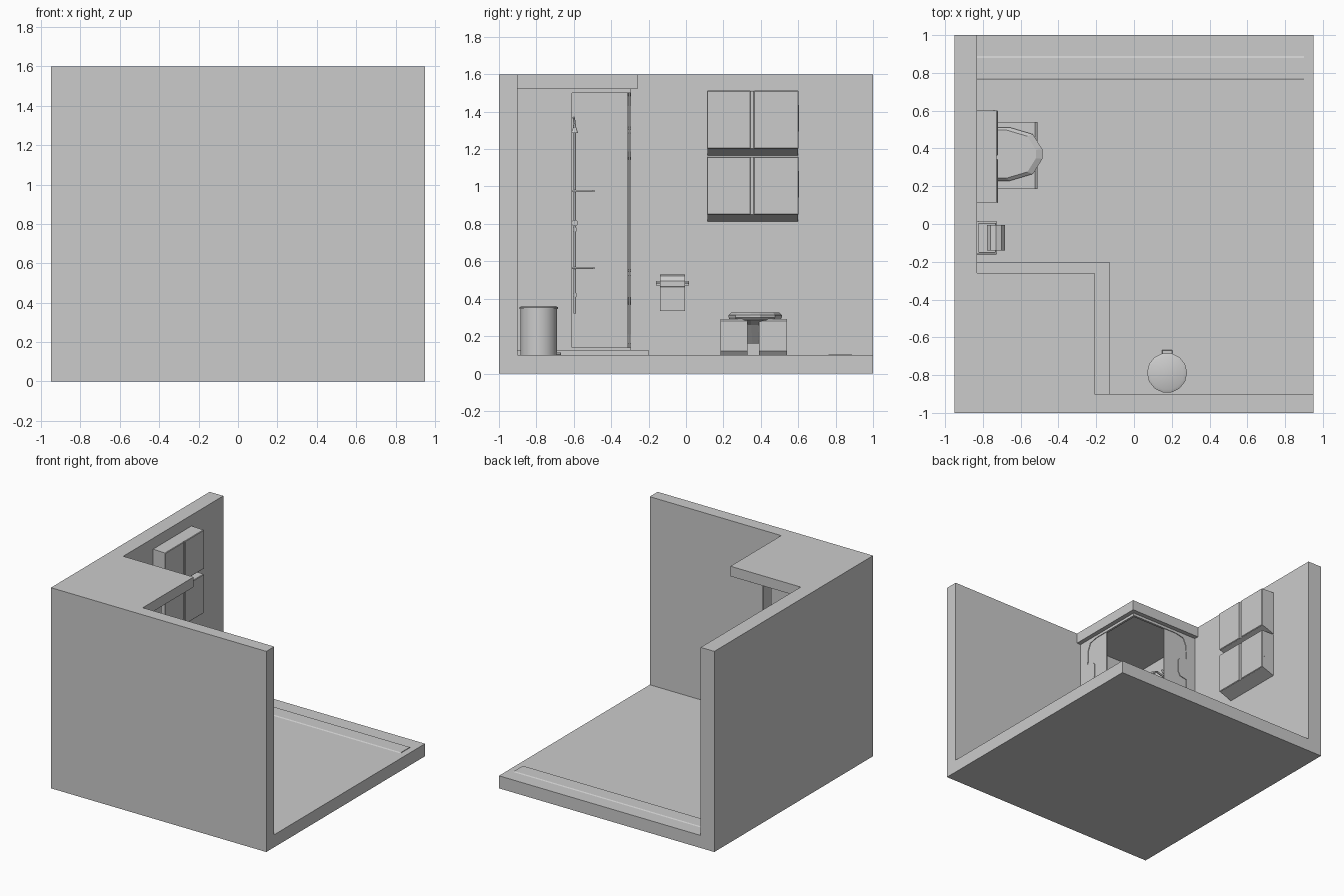
import bpy, bmesh, math
from mathutils import Vector

if "Cube" in bpy.data.objects:
    bpy.data.objects.remove(bpy.data.objects["Cube"])

GREY = None


def prism(name, pts, axis, a, b, bevel=0.0):
    """Extrude a 2D profile along an axis from a to b."""
    def place(p, t):
        return {'x': (t, p[0], p[1]), 'y': (p[0], t, p[1]), 'z': (p[0], p[1], t)}[axis]
    bm = bmesh.new()
    face = bm.faces.new([bm.verts.new(place(p, a)) for p in pts])
    ext = bmesh.ops.extrude_face_region(bm, geom=[face])
    move = Vector(place((0, 0), b - a))
    bmesh.ops.translate(bm, vec=move, verts=[v for v in ext['geom'] if isinstance(v, bmesh.types.BMVert)])
    bmesh.ops.recalc_face_normals(bm, faces=bm.faces)
    me = bpy.data.meshes.new(name)
    bm.to_mesh(me)
    bm.free()
    ob = bpy.data.objects.new(name, me)
    bpy.context.collection.objects.link(ob)
    if bevel:
        m = ob.modifiers.new("bevel", 'BEVEL')
        m.width, m.segments = bevel, 1
    return ob


def box(name, x0, x1, y0, y1, z0, z1, bevel=0.0):
    return prism(name, [(x0, y0), (x1, y0), (x1, y1), (x0, y1)], 'z', z0, z1, bevel)


def ngon(cx, cy, r, n, turn=0.0):
    return [(cx + r * math.cos(turn + 2 * math.pi * i / n),
             cy + r * math.sin(turn + 2 * math.pi * i / n)) for i in range(n)]


def loft(name, rings):
    """Skin a stack of equal-length closed rings and cap both ends."""
    bm = bmesh.new()
    vs = [[bm.verts.new(p) for p in r] for r in rings]
    n = len(vs[0])
    for lo, hi in zip(vs, vs[1:]):
        for i in range(n):
            j = (i + 1) % n
            bm.faces.new((lo[i], lo[j], hi[j], hi[i]))
    bm.faces.new(vs[0])
    bm.faces.new(vs[-1])
    bmesh.ops.recalc_face_normals(bm, faces=bm.faces)
    me = bpy.data.meshes.new(name)
    bm.to_mesh(me)
    bm.free()
    ob = bpy.data.objects.new(name, me)
    bpy.context.collection.objects.link(ob)
    return ob


def tube(name, pts, r):
    cu = bpy.data.curves.new(name, 'CURVE')
    cu.dimensions = '3D'
    cu.bevel_depth, cu.bevel_resolution, cu.use_fill_caps = r, 1, True
    sp = cu.splines.new('POLY')
    sp.points.add(len(pts) - 1)
    for p, co in zip(sp.points, pts):
        p.co = (*co, 1)
    ob = bpy.data.objects.new(name, cu)
    bpy.context.collection.objects.link(ob)
    return ob


def smooth(ob):
    bpy.ops.object.select_all(action='DESELECT')
    ob.select_set(True)
    bpy.context.view_layer.objects.active = ob
    bpy.ops.object.shade_smooth_by_angle(angle=math.radians(35))


# Room shell
WX, WY = -0.83, -0.9
box("floor", WX, 0.95, WY, 1, 0, 0.1)
box("left_wall", -0.95, WX, -1, 1, 0, 1.6)
box("front_wall", WX, 0.95, -1, WY, 0, 1.6)
prism("floor_threshold", [(0.76, 0.099), (0.77, 0.105), (0.88, 0.105), (0.89, 0.099)], 'x', WX, 0.90)

# Shower tray and canopy
box("shower_tray", WX, -0.13, WY, -0.2, 0.1, 0.125)
box("shower_canopy", WX, -0.21, WY, -0.26, 1.52, 1.6)

# Shower screens: contoured wall stile with header and sill, and a half-width pane
CONTOUR = [(0.15, 0.138), (0.1, 0.16), (0.08, 0.21), (0.08, 0.37), (0.135, 0.385), (0.157, 0.406),
           (0.157, 0.524), (0.14, 0.545), (0.08, 0.556), (0.08, 1.144), (0.14, 1.155), (0.157, 1.187),
           (0.157, 1.285), (0.14, 1.305), (0.08, 1.318), (0.085, 1.43), (0.11, 1.485), (0.18, 1.5)]


def screen(name, axis, wall, width, plane):
    frame = [(0.0, 1.52), (0.0, 0.125), (width, 0.125), (width, 0.138)] + CONTOUR + [(width, 1.5), (width, 1.52)]
    prism(name + "_frame", [(wall + u, z) for u, z in frame], axis, plane - 0.017, plane)
    pane = [(0.05, 0.13), (0.29, 0.13), (0.29, 1.51), (0.05, 1.51)]
    prism(name + "_pane", [(wall + u, z) for u, z in pane], axis, plane - 0.013, plane - 0.005)


screen("side_screen", 'x', WY, 0.605, -0.245)
screen("back_screen", 'y', WX, 0.568, -0.295)

# Shower fittings on the left wall
tube("shower_rail", [(-0.795, -0.595, 0.32), (-0.795, -0.595, 1.33), (-0.77, -0.6, 1.37)], 0.007)
prism("shower_mixer", ngon(-0.595, 0.805, 0.018, 10), 'x', WX, -0.775)
for z in (0.42, 0.77, 1.30):
    box("rail_mount", WX, -0.785, -0.605, -0.585, z - 0.01, z + 0.01)
tube("shower_arm", [(-0.8, -0.595, 1.31), (-0.72, -0.595, 1.33), (-0.68, -0.595, 1.31)], 0.008)
loft("shower_head", [[(x, y, 1.285) for x, y in ngon(-0.67, -0.595, 0.018, 10)],
                     [(x, y, 1.315) for x, y in ngon(-0.68, -0.595, 0.01, 10)]])
for z in (0.565, 0.975):
    tube("body_spray_bar", [(-0.79, -0.70, z), (-0.79, -0.49, z)], 0.006)
    for y in (-0.70, -0.495):
        tube("spray_post", [(WX, y, z), (-0.78, y, z)], 0.006)

# Wall cabinets with sloping undersides and two doors each
for z in (0.812, 1.165):
    body = [(WX, z), (-0.728, z + 0.037), (-0.728, z + 0.345), (WX, z + 0.348)]
    prism("cabinet_body", body, 'y', 0.115, 0.6)
    for y0, y1 in ((0.112, 0.345), (0.362, 0.602)):
        box("cabinet_door", -0.73, -0.72, y0, y1, z + 0.036, z + 0.347, 0.004)
    box("side_grip", -0.745, -0.738, 0.6, 0.603, z + 0.13, z + 0.27)

# Wall-hung toilet
RIM = [(WX, 0.51), (-0.66, 0.512), (-0.535, 0.475), (-0.485, 0.395),
       (-0.485, 0.345), (-0.535, 0.265), (-0.66, 0.228), (WX, 0.23)]


def rim(s, z):
    return [(WX + (x - WX) * s, 0.37 + (y - 0.37) * s, z) for x, y in RIM]


loft("toilet_bowl", [rim(0.6, 0.16), rim(0.85, 0.26), rim(0.97, 0.285), rim(0.97, 0.30)])
loft("toilet_seat", [rim(0.97, 0.29), rim(1.0, 0.30), rim(1.0, 0.312), rim(0.9, 0.327)])

# Foot blocks either side of the toilet
FOOT = [(WX, 0.1), (-0.525, 0.1), (-0.51, 0.12), (-0.51, 0.28), (-0.525, 0.292), (WX, 0.292)]
for y0, y1 in ((0.185, 0.33), (0.39, 0.54)):
    prism("foot_block", FOOT, 'y', y0, y1)

# Paper roll and holder
prism("paper_roll", ngon(-0.73, 0.48, 0.05, 10, math.pi / 10), 'y', -0.14, -0.005)
box("paper_sheet", -0.692, -0.684, -0.14, -0.005, 0.335, 0.48)
tube("roll_axle", [(-0.73, -0.16, 0.483), (-0.73, 0.012, 0.483)], 0.006)
for y in (-0.155, 0.008):
    tube("holder_arm", [(WX, y, 0.483), (-0.728, y, 0.483)], 0.006)
box("holder_plate", WX, -0.82, -0.16, 0.015, 0.47, 0.496)

# Pedal bin
profile = [(0.1, 0.1), (0.1, 0.345), (0.106, 0.345), (0.106, 0.354), (0.09, 0.362)]
smooth(loft("pedal_bin", [[(x, y, z) for x, y in ngon(0.175, -0.788, r, 14)] for r, z in profile]))
box("bin_pedal", 0.147, 0.203, -0.71, -0.667, 0.1, 0.113, 0.003)
